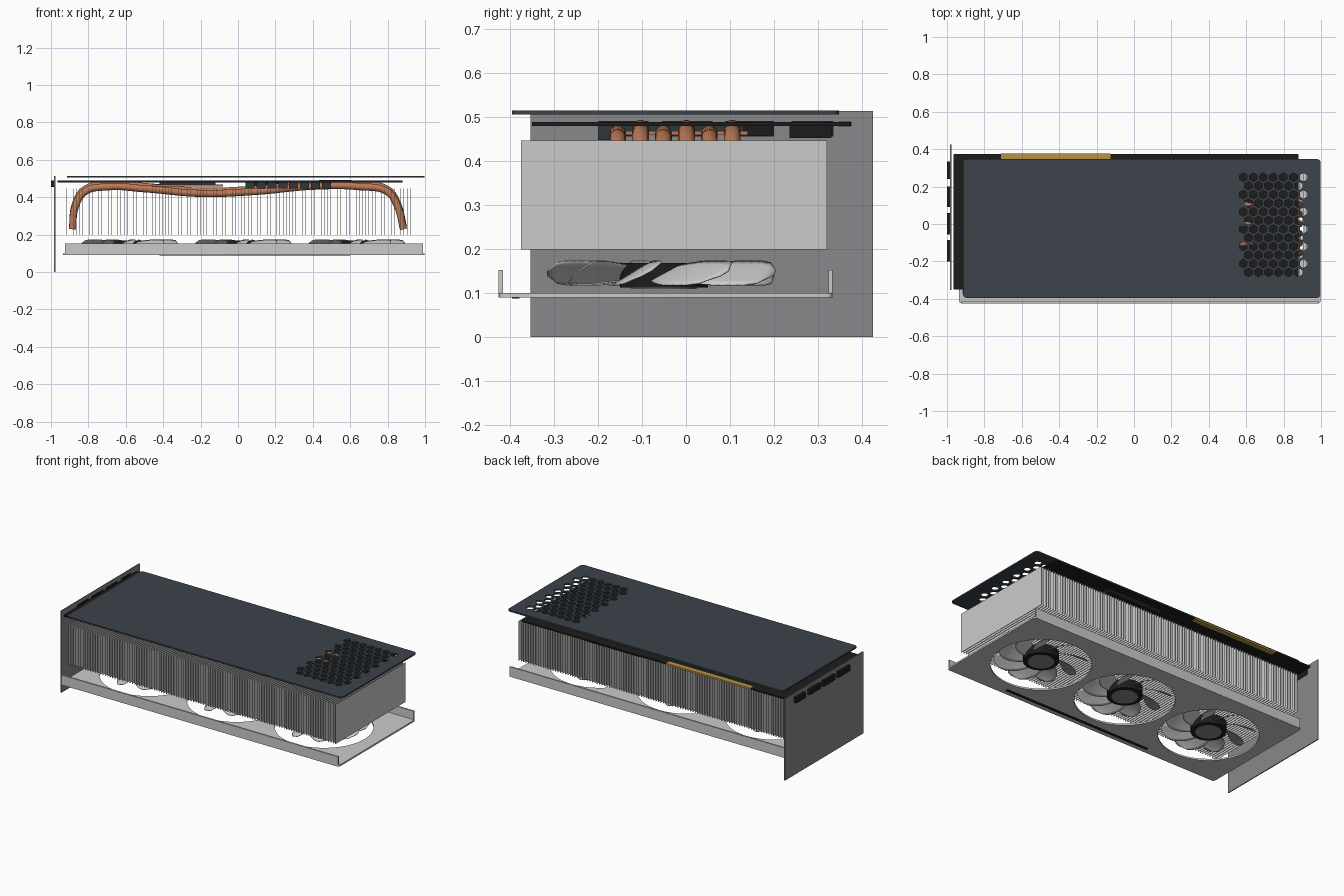
import bpy, bmesh, math
from mathutils import Matrix

cube = bpy.data.objects.get("Cube")
if cube:
    bpy.data.objects.remove(cube, do_unlink=True)


def material(name, r, g, b):
    m = bpy.data.materials.new(name)
    m.use_nodes = True
    m.diffuse_color = (r, g, b, 1)
    m.node_tree.nodes["Principled BSDF"].inputs["Base Color"].default_value = (r, g, b, 1)
    return m


silver = material("light_grey", 0.6, 0.6, 0.6)
steel = material("bracket_grey", 0.25, 0.25, 0.26)
slate = material("slate_blue_grey", 0.045, 0.056, 0.07)
black = material("black", 0.012, 0.012, 0.012)
choke_grey = material("dark_slate", 0.03, 0.037, 0.047)
copper = material("copper", 0.5, 0.19, 0.09)
gold = material("gold", 0.48, 0.29, 0.06)


def add_mesh(name, bm, mat, smooth=False):
    me = bpy.data.meshes.new(name)
    bmesh.ops.recalc_face_normals(bm, faces=bm.faces)
    bm.to_mesh(me)
    bm.free()
    me.materials.append(mat)
    ob = bpy.data.objects.new(name, me)
    bpy.context.collection.objects.link(ob)
    if smooth:
        me.shade_smooth()
    return ob


def add_box(bm, x, y, z):
    """Box from (min, max) pairs on each axis."""
    mid = [(a + b) / 2 for a, b in (x, y, z)]
    size = [b - a for a, b in (x, y, z)]
    bmesh.ops.create_cube(bm, size=1, matrix=Matrix.Translation(mid) @ Matrix.Diagonal((*size, 1)))


def box(name, mat, x, y, z):
    bm = bmesh.new()
    add_box(bm, x, y, z)
    return add_mesh(name, bm, mat)


def curve_to_mesh(name, cu, mat):
    tmp = bpy.data.objects.new("temp_curve", cu)
    bpy.context.collection.objects.link(tmp)
    deps = bpy.context.evaluated_depsgraph_get()
    me = bpy.data.meshes.new_from_object(tmp.evaluated_get(deps))
    bpy.data.objects.remove(tmp, do_unlink=True)
    bpy.data.curves.remove(cu)
    me.name = name
    me.materials.clear()
    me.materials.append(mat)
    ob = bpy.data.objects.new(name, me)
    bpy.context.collection.objects.link(ob)
    return ob


def ring(cx, cy, r, n, start=0.0):
    return [(cx + r * math.cos(start + math.tau * i / n),
             cy + r * math.sin(start + math.tau * i / n)) for i in range(n)]


def rounded_rect(x0, x1, y0, y1, r):
    pts = []
    corners = [(x1 - r, y1 - r), (x0 + r, y1 - r), (x0 + r, y0 + r), (x1 - r, y0 + r)]
    for k, (cx, cy) in enumerate(corners):
        for i in range(5):
            a = math.pi / 2 * (k + i / 4)
            pts.append((cx + r * math.cos(a), cy + r * math.sin(a)))
    return pts


def plate(name, mat, outline, holes, z0, z1):
    """Flat plate with holes, filled from a 2D curve."""
    cu = bpy.data.curves.new(name, 'CURVE')
    cu.dimensions = '2D'
    cu.fill_mode = 'BOTH'
    cu.extrude = (z1 - z0) / 2
    for pts in [outline] + holes:
        sp = cu.splines.new('POLY')
        sp.points.add(len(pts) - 1)
        for p, (x, y) in zip(sp.points, pts):
            p.co = (x, y, 0, 1)
        sp.use_cyclic_u = True
    ob = curve_to_mesh(name, cu, mat)
    ob.data.transform(Matrix.Translation((0, 0, (z0 + z1) / 2)))
    return ob


# Backplate with a honeycomb vent
vents = [hexagon
         for row in range(12)
         for hexagon in [ring(0.585 + 0.027 * (row % 2) + 0.0535 * col, 0.25 - 0.0462 * row,
                              0.0235, 6, math.pi / 6) for col in range(7 - row % 2)]]
plate("backplate", slate, rounded_rect(-0.915, 0.998, -0.395, 0.347, 0.02), vents, 0.505, 0.514)

# Circuit board, gold contacts and components below it
plate("circuit_board", black, rounded_rect(-0.965, 0.88, -0.35, 0.374, 0.006), [], 0.479, 0.488)
box("edge_contacts", gold, (-0.71, -0.125), (0.346, 0.376), (0.478, 0.489))
box("processor", choke_grey, (-0.42, -0.12), (-0.17, 0.13), (0.468, 0.479))
box("cold_plate", copper, (-0.46, -0.08), (-0.19, 0.15), (0.458, 0.468))
box("power_socket", black, (0.08, 0.46), (0.235, 0.33), (0.452, 0.479))
box("memory_strip", black, (0.05, 0.49), (0.14, 0.195), (0.457, 0.479))
bm = bmesh.new()
for i in range(8):
    x = 0.04 + 0.0585 * i
    add_box(bm, (x, x + 0.048), (-0.2, -0.15), (0.447, 0.479))
add_mesh("chokes", bm, choke_grey)

# Slot bracket and display ports
box("bracket", steel, (-0.983, -0.977), (-0.353, 0.424), (0, 0.513))
bm = bmesh.new()
for y0, y1 in [(0.24, 0.335), (0.09, 0.2), (-0.055, 0.06), (-0.2, -0.085)]:
    add_box(bm, (-1, -0.975), (y0, y1), (0.455, 0.49))
add_mesh("display_ports", bm, black)

# Heatsink fins
bm = bmesh.new()
count = 110
for i in range(count):
    x = -0.915 + 1.853 * i / (count - 1)
    add_box(bm, (x - 0.001, x + 0.001), (-0.375, 0.32), (0.199, 0.446))
add_mesh("heatsink_fins", bm, silver)

# Copper heat pipes: three high and three low
path = [(-0.885, 0.24), (-0.87, 0.36), (-0.82, 0.44), (-0.7, 0.467), (-0.5, 0.457),
        (-0.2, 0.432), (0.1, 0.443), (0.4, 0.47), (0.65, 0.468), (0.8, 0.44),
        (0.85, 0.37), (0.885, 0.24)]
for i in range(6):
    y = -0.155 + 0.052 * i
    drop = 0 if i % 2 else 0.012
    cu = bpy.data.curves.new("pipe", 'CURVE')
    cu.dimensions = '3D'
    cu.bevel_depth = 0.019
    cu.bevel_resolution = 4
    cu.use_fill_caps = True
    sp = cu.splines.new('BEZIER')
    sp.resolution_u = 8
    sp.bezier_points.add(len(path) - 1)
    for p, (x, z) in zip(sp.bezier_points, path):
        p.co = (x, y, z - drop)
        p.handle_left_type = p.handle_right_type = 'AUTO'
    curve_to_mesh("heat_pipe_%d" % (i + 1), cu, copper).data.shade_smooth()

# Fan shroud with three openings and side lips
fan_xs = (-0.582, 0.025, 0.632)
fan_y = -0.05
plate("shroud", silver, rounded_rect(-0.935, 0.998, -0.425, 0.333, 0.015),
      [ring(x, fan_y, 0.281, 64) for x in fan_xs], 0.09, 0.1)
for side, y in (("front", -0.425), ("back", 0.323)):
    box("shroud_lip_" + side, silver, (-0.925, 0.99), (y, y + 0.01), (0.092, 0.152))
box("shroud_stripe", black, (-0.42, 0.6), (-0.395, -0.378), (0.087, 0.091))


# Fans: nine swept, pitched blades around a dark hub
def fan_blades(name, cx):
    bm = bmesh.new()
    rows, cols = 10, 6
    for b in range(9):
        grid = []
        for i in range(rows + 1):
            t = i / rows
            r = 0.085 + 0.18 * t
            half = (0.03 + 0.042 * t) * math.sqrt(max(0.02, 1 - t ** 5))
            line = []
            for j in range(cols + 1):
                s = 2 * j / cols - 1
                a = math.tau * b / 9 + 0.55 * t + s * half / r
                z = 0.145 + 0.027 * s * min(1, half / 0.05)
                line.append(bm.verts.new((cx + r * math.cos(a), fan_y + r * math.sin(a), z)))
            grid.append(line)
        for i in range(rows):
            for j in range(cols):
                bm.faces.new((grid[i][j], grid[i + 1][j], grid[i + 1][j + 1], grid[i][j + 1]))
    ob = add_mesh(name, bm, silver, smooth=True)
    mod = ob.modifiers.new("thickness", 'SOLIDIFY')
    mod.thickness = 0.003
    mod.offset = 0


def cylinder(name, mat, cx, r, z0, z1):
    plate(name, mat, ring(cx, fan_y, r, 40), [], z0, z1)


for n, x in enumerate(fan_xs, 1):
    fan_blades("fan_blades_%d" % n, x)
    cylinder("fan_hub_%d" % n, black, x, 0.1, 0.112, 0.168)
    cylinder("fan_cap_%d" % n, steel, x, 0.074, 0.109, 0.113)
